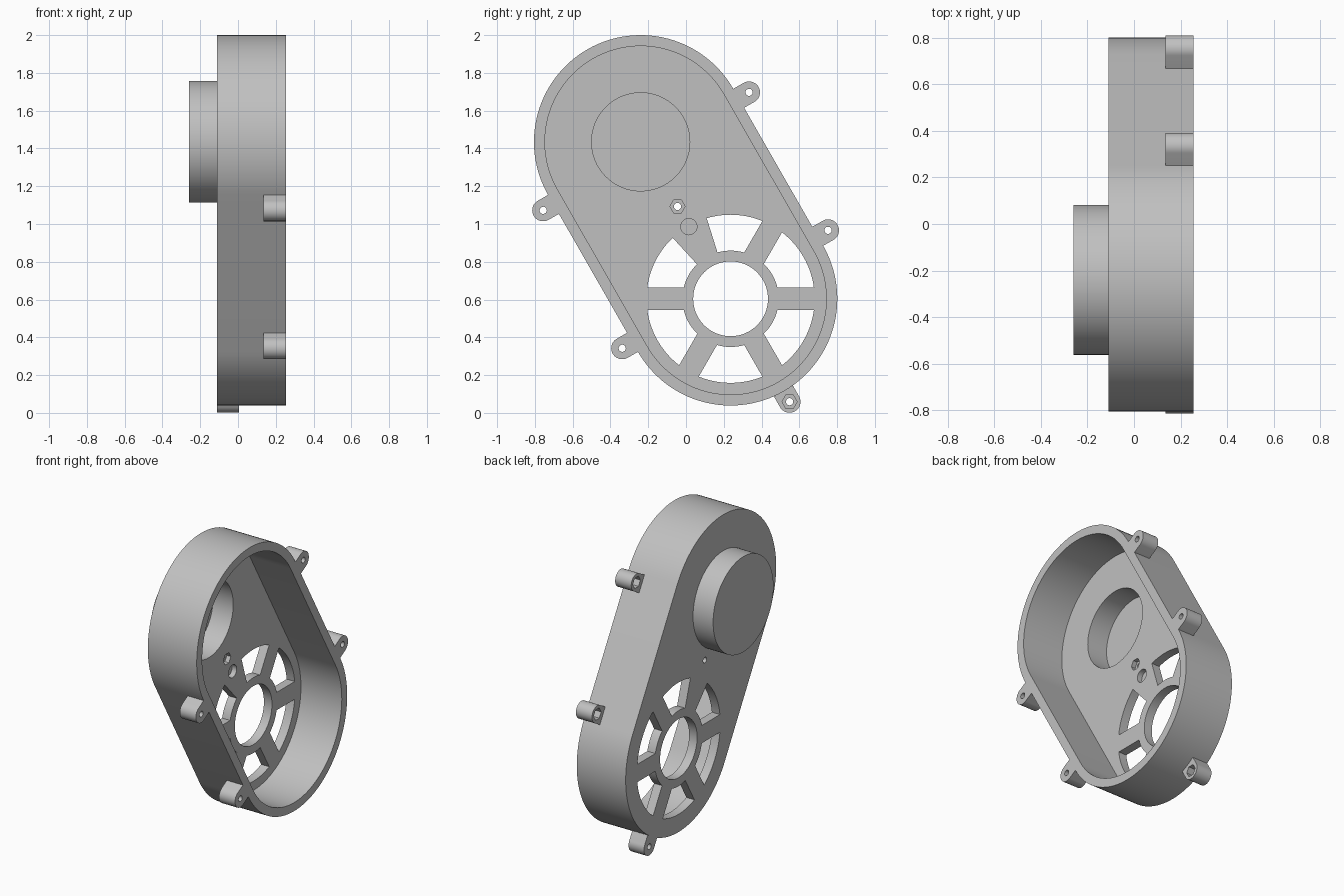
import bpy, bmesh
from math import sin, cos, asin, pi, radians
from mathutils import Vector

cube = bpy.data.objects.get("Cube")
if cube:
    bpy.data.objects.remove(cube, do_unlink=True)

grey = bpy.data.materials.new("light grey")
grey.use_nodes = True
grey.diffuse_color = (0.53, 0.53, 0.53, 1)
grey.node_tree.nodes["Principled BSDF"].inputs["Base Color"].default_value = grey.diffuse_color

# Main layout, all profiles are (y, z) and extruded along x
TOP, LOW = Vector((-0.24, 1.435)), Vector((0.236, 0.604))
R, WALL = 0.565, 0.058
BACK, RIM, FLOOR = -0.11, 0.255, -0.05
AXIS = (LOW - TOP).normalized()
SIDE = Vector((-AXIS.y, AXIS.x))
SIDE_ANGLE = SIDE.angle_signed(Vector((1, 0)))
LUG_R, LUG_OUT = 0.058, 0.628


def arc(c, r, a0, a1, n):
    return [c + r * Vector((cos(a0 + (a1 - a0) * i / n), sin(a0 + (a1 - a0) * i / n)))
            for i in range(n + 1)]


def circle(c, r, n=64):
    return arc(c, r, 0, 2 * pi, n)[:-1]


def stadium(r):
    a = SIDE_ANGLE
    return arc(TOP, r, a, a + pi, 64) + arc(LOW, r, a + pi, a + 2 * pi, 64)


def prism(name, profile, x0, x1):
    bm = bmesh.new()
    face = bm.faces.new([bm.verts.new((x0, p.x, p.y)) for p in profile])
    ext = bmesh.ops.extrude_face_region(bm, geom=[face])["geom"]
    moved = [v for v in ext if isinstance(v, bmesh.types.BMVert)]
    bmesh.ops.translate(bm, vec=(x1 - x0, 0, 0), verts=moved)
    bmesh.ops.recalc_face_normals(bm, faces=bm.faces)
    mesh = bpy.data.meshes.new(name)
    bm.to_mesh(mesh)
    bm.free()
    ob = bpy.data.objects.new(name, mesh)
    bpy.context.collection.objects.link(ob)
    return ob


def activate(ob):
    bpy.ops.object.select_all(action='DESELECT')
    ob.select_set(True)
    bpy.context.view_layer.objects.active = ob


def cut(ob, profile, x0, x1):
    cutter = prism("cutter", profile, x0, x1)
    cutter.hide_render = True
    mod = ob.modifiers.new("cut", 'BOOLEAN')
    mod.operation, mod.solver, mod.object = 'DIFFERENCE', 'EXACT', cutter
    activate(ob)
    bpy.ops.object.modifier_apply(modifier=mod.name)
    bpy.data.objects.remove(cutter, do_unlink=True)


def finish(ob):
    ob.data.materials.clear()
    ob.data.materials.append(grey)
    activate(ob)
    bpy.ops.object.shade_smooth_by_angle(angle=radians(30))


# Housing: hollow tray, open towards +x
housing = prism("housing", stadium(R), BACK, RIM)
cut(housing, stadium(R - WALL), FLOOR, RIM + 0.1)
cut(housing, circle(TOP, 0.26), BACK - 0.1, FLOOR + 0.05)
cut(housing, circle(LOW, 0.198), BACK - 0.1, FLOOR + 0.05)

# Six windows between the spokes; the third spoke flares outwards
R_IN, R_OUT = 0.255, 0.445


def spoke_half_angle(k, r):
    flared = k % 6 == 2
    half = (0.0625 if r == R_IN else 0.104) if flared else 0.06
    return asin(half / r)


for k in range(6):
    a0, a1 = k * pi / 3, (k + 1) * pi / 3
    outer, inner = [arc(LOW, r, a0 + spoke_half_angle(k, r),
                        a1 - spoke_half_angle(k + 1, r), 14) for r in (R_OUT, R_IN)]
    cut(housing, outer + inner[::-1], BACK - 0.1, FLOOR + 0.05)

# Pivot pocket and nut pocket in the floor
nut = Vector((-0.045, 1.093))
cut(housing, circle(Vector((0.015, 0.986)), 0.043, 32), FLOOR - 0.035, FLOOR + 0.05)
cut(housing, circle(nut, 0.04, 6), FLOOR - 0.03, FLOOR + 0.05)
cut(housing, circle(nut, 0.019, 24), BACK - 0.1, FLOOR + 0.05)
finish(housing)

# Closed round cup behind the upper end
cup = prism("rear_cup", circle(TOP, 0.322, 96), -0.26, BACK)
cut(cup, circle(TOP, 0.26), -0.20, BACK + 0.1)
finish(cup)


# Screw lugs: rounded tabs with a screw hole and a hexagonal nut pocket
def lug(name, base, out, x0, x1, nut_front):
    angle = out.angle_signed(Vector((1, 0)))
    c = base + out * LUG_OUT
    across = Vector((-out.y, out.x)) * LUG_R
    foot = base + out * (R - 0.002)
    tab = arc(c, LUG_R, angle - pi / 2, angle + pi / 2, 24)
    ob = prism(name, [foot - across] + tab + [foot + across], x0, x1)
    hexagon = [c + (p - c) for p in circle(c, 0.04, 6)]
    if nut_front:
        cut(ob, hexagon, x1 - 0.05, x1 + 0.1)
    else:
        cut(ob, hexagon, x0 - 0.1, x0 + 0.05)
    cut(ob, circle(c, 0.019, 24), x0 - 0.1, x1 + 0.1)
    finish(ob)


for side, sign in (("back", 1), ("front", -1)):
    for level, end, step in (("upper", TOP, 0.058), ("lower", LOW, -0.058)):
        lug(f"{side}_{level}_lug", end + AXIS * step, SIDE * sign, 0.135, RIM, False)
lug("bottom_lug", LOW, AXIS, BACK, 0.005, True)
